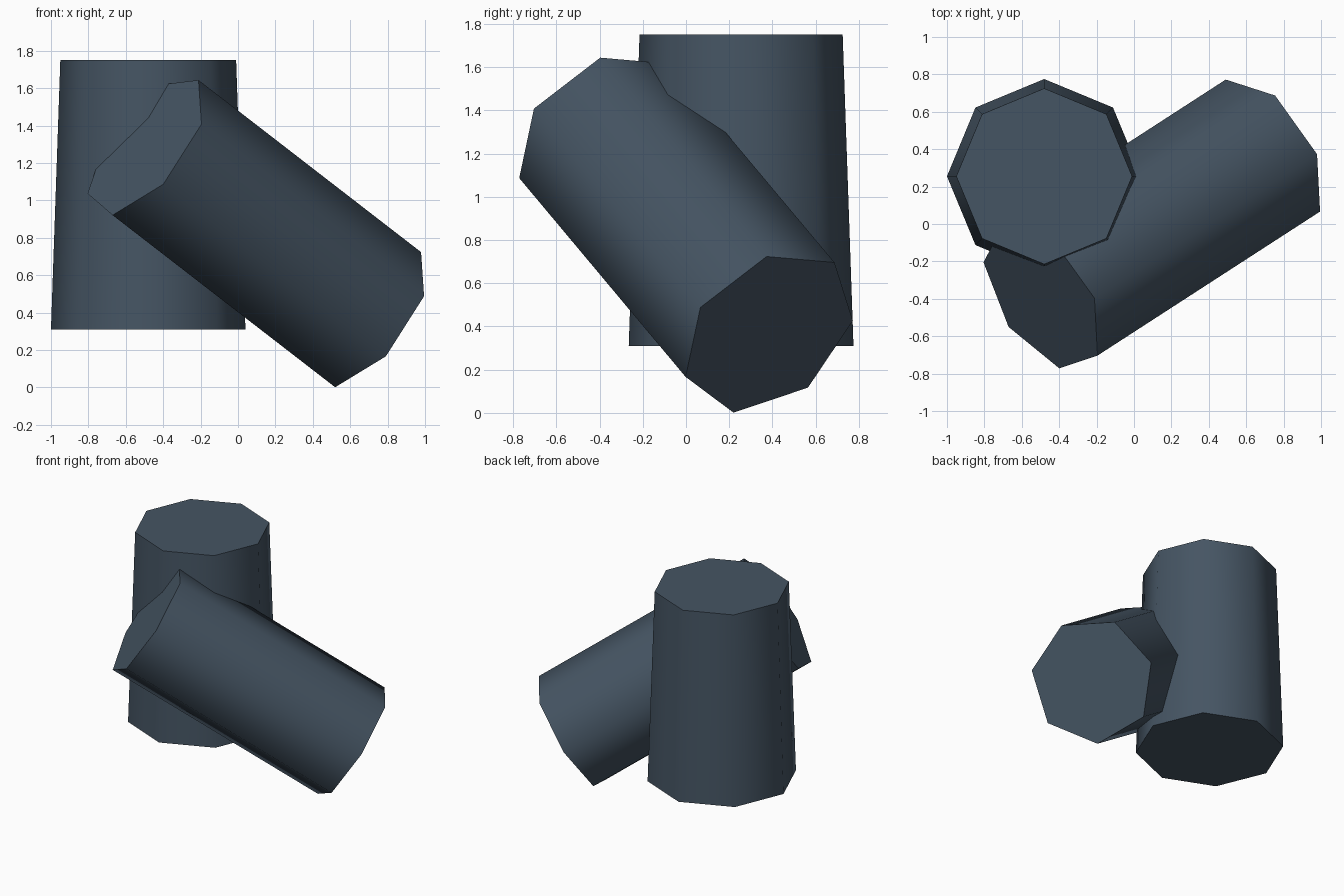
import bpy, bmesh, math
from mathutils import Vector, Matrix

if "Cube" in bpy.data.objects:
    bpy.data.objects.remove(bpy.data.objects["Cube"])

slate = bpy.data.materials.new("slate")
slate.diffuse_color = (0.06, 0.09, 0.125, 1)
slate.use_nodes = True
slate.node_tree.nodes["Principled BSDF"].inputs["Base Color"].default_value = slate.diffuse_color


def prism(name, start, end, r1, r2, sides, first_dir):
    """Capped, possibly tapered prism from start to end; first corner points along first_dir."""
    start, end = Vector(start), Vector(end)
    axis = end - start
    z = axis.normalized()
    x = Vector(first_dir)
    x = (x - z * x.dot(z)).normalized()
    y = z.cross(x)
    frame = Matrix((x, y, z)).transposed().to_4x4()
    bm = bmesh.new()
    bmesh.ops.create_cone(bm, cap_ends=True, segments=sides,
                          radius1=r1, radius2=r2, depth=axis.length)
    # turn the first created corner onto the local x axis
    low = [v.co for v in bm.verts if v.co.z < 0][0]
    turn = Matrix.Rotation(-math.atan2(low.y, low.x), 4, 'Z')
    move = Matrix.Translation((start + end) / 2)
    bmesh.ops.transform(bm, matrix=move @ frame @ turn, verts=bm.verts)
    mesh = bpy.data.meshes.new(name)
    bm.to_mesh(mesh)
    bm.free()
    mesh.materials.append(slate)
    obj = bpy.data.objects.new(name, mesh)
    bpy.context.collection.objects.link(obj)
    bpy.ops.object.select_all(action='DESELECT')
    obj.select_set(True)
    bpy.context.view_layer.objects.active = obj
    bpy.ops.object.shade_smooth_by_angle(angle=math.radians(60))
    return obj


# Upright eight-sided log, slightly narrower at the top
prism("upright_log", (-0.48, 0.255, 0.31), (-0.48, 0.255, 1.75), 0.52, 0.47, 8, (1, 0, 0))

# Seven-sided log leaning against and cutting into the upright one
prism("leaning_log", (0.702, 0.383, 0.374), (-0.488, -0.387, 1.294),
      0.446, 0.446, 7, (-0.182, -0.163, -0.374))
